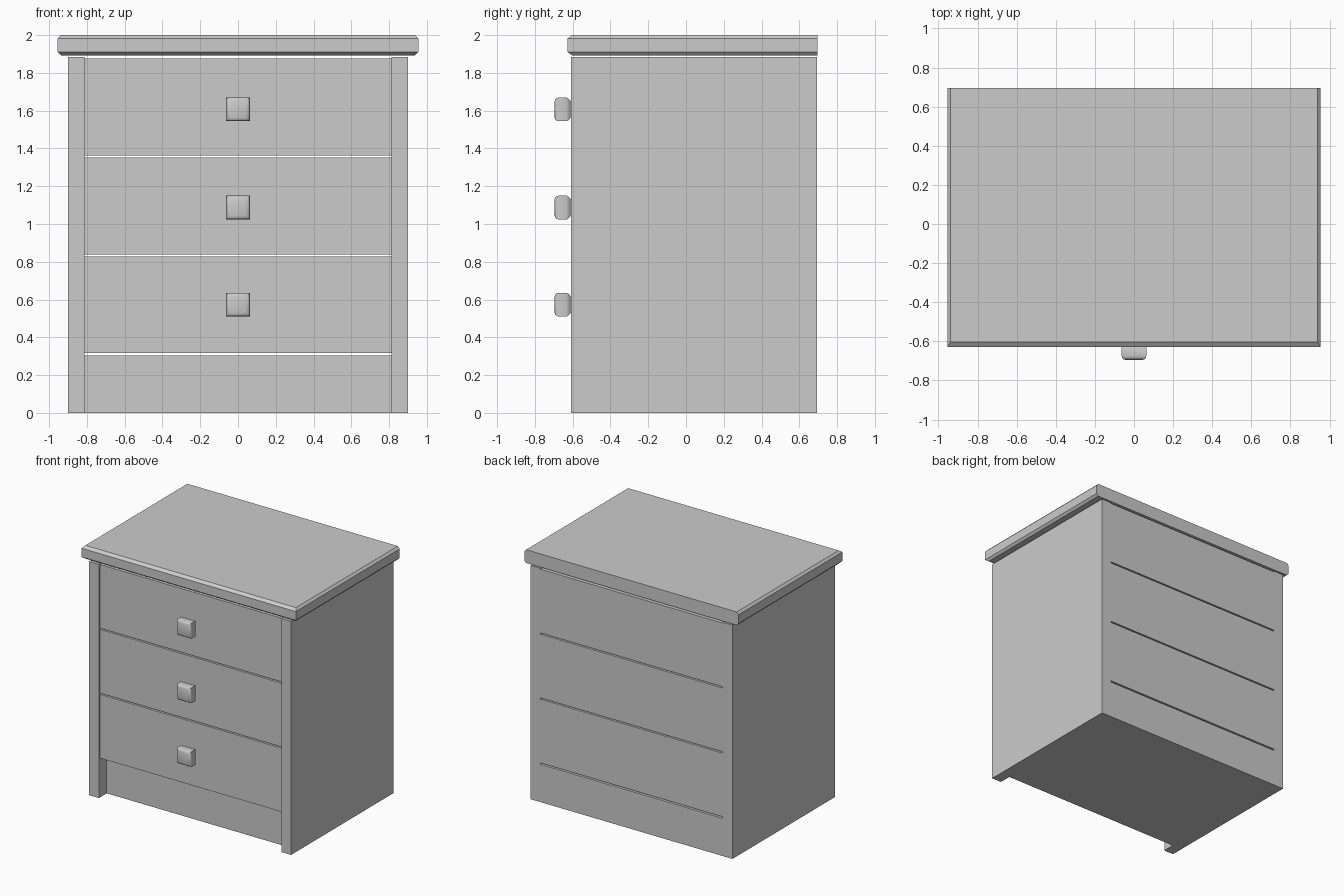
import bpy, bmesh, math

if "Cube" in bpy.data.objects:
    bpy.data.objects.remove(bpy.data.objects["Cube"])


def loft(name, rings):
    """Closed solid through a list of four-cornered rings."""
    bm = bmesh.new()
    loops = [[bm.verts.new(p) for p in ring] for ring in rings]
    for a, b in zip(loops, loops[1:]):
        for i in range(4):
            j = (i + 1) % 4
            bm.faces.new((a[i], a[j], b[j], b[i]))
    bm.faces.new(loops[0])
    bm.faces.new(loops[-1])
    bmesh.ops.recalc_face_normals(bm, faces=bm.faces)
    me = bpy.data.meshes.new(name)
    bm.to_mesh(me)
    bm.free()
    ob = bpy.data.objects.new(name, me)
    bpy.context.collection.objects.link(ob)
    return ob


def rect(x0, x1, y0, y1, z):
    return [(x0, y0, z), (x1, y0, z), (x1, y1, z), (x0, y1, z)]


def box(name, x0, x1, y0, y1, z0, z1):
    return loft(name, [rect(x0, x1, y0, y1, z0), rect(x0, x1, y0, y1, z1)])


BACK = 0.694
DRAWER_FRONT = -0.595

# Side panels
box("left_side_panel", -0.9, -0.813, -0.61, BACK, 0, 1.883)
box("right_side_panel", 0.813, 0.9, -0.61, BACK, 0, 1.883)

# Recessed plinth
box("plinth", -0.813, 0.813, -0.51, BACK, 0, 0.304)

# Worktop, chamfered on the front and both ends, square at the back
worktop = [(1.893, 1), (1.911, 0), (1.982, 0), (2.0, 1)]
loft("top", [rect(-0.955 + 0.017 * c, 0.955 - 0.017 * c,
                  -0.628 + 0.025 * c, BACK + 0.001, z) for z, c in worktop])

# Rounded square knob: (y, half width) from the drawer outwards
knob_profile = [(-0.595, 0.03), (-0.609, 0.043), (-0.622, 0.057), (-0.632, 0.063),
                (-0.674, 0.063), (-0.685, 0.06), (-0.692, 0.053), (-0.696, 0.042)]

# Drawers with see-through gaps, one knob each
for i, (drawer, zk) in enumerate(zip(("bottom", "middle", "top"), (0.573, 1.087, 1.607))):
    z0 = 0.316 + 0.5235 * i
    box(drawer + "_drawer", -0.813, 0.813, DRAWER_FRONT, BACK, z0, z0 + 0.513)
    knob = loft(drawer + "_knob", [[(-h, y, zk - h), (h, y, zk - h), (h, y, zk + h), (-h, y, zk + h)]
                                   for y, h in knob_profile])
    bpy.ops.object.select_all(action='DESELECT')
    knob.select_set(True)
    bpy.context.view_layer.objects.active = knob
    bpy.ops.object.shade_smooth_by_angle(angle=math.radians(55))
